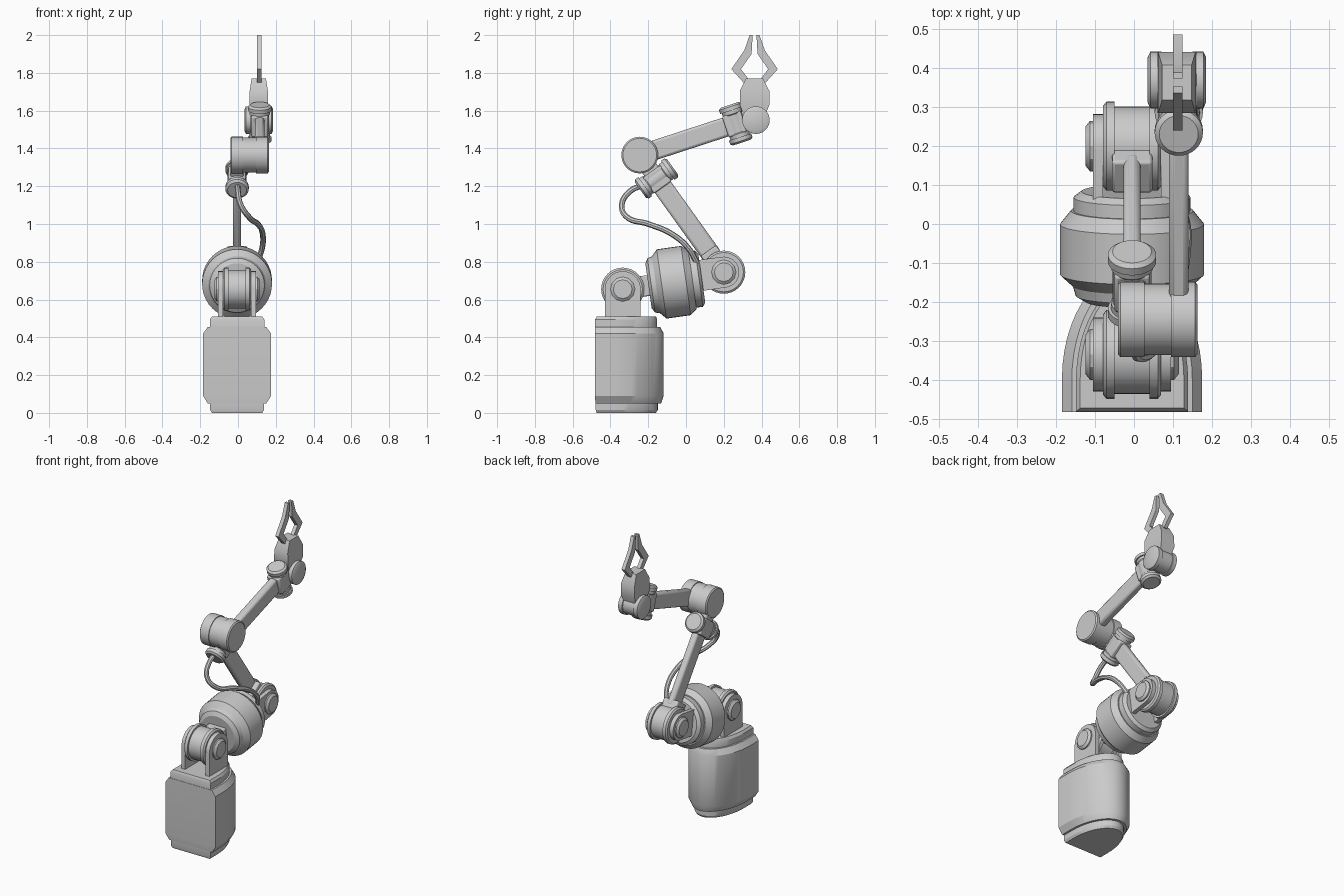
import bpy, bmesh, math
from mathutils import Vector, Matrix

if "Cube" in bpy.data.objects:
    bpy.data.objects.remove(bpy.data.objects["Cube"])

metal = bpy.data.materials.new("plain grey")
metal.use_nodes = True
GREY = (0.6, 0.6, 0.6, 1)
metal.diffuse_color = GREY
metal.node_tree.nodes["Principled BSDF"].inputs["Base Color"].default_value = GREY


def finish(obj):
    obj.data.materials.append(metal)
    bpy.ops.object.select_all(action="DESELECT")
    obj.select_set(True)
    bpy.context.view_layer.objects.active = obj
    bpy.ops.object.shade_smooth_by_angle(angle=math.radians(30))
    return obj


def skin(name, rings, matrix=Matrix(), bevel=0):
    """Bridge closed rings of points, cap both ends."""
    bm = bmesh.new()
    loops = [[bm.verts.new(matrix @ Vector(p)) for p in ring] for ring in rings]
    n = len(loops[0])
    for a, b in zip(loops, loops[1:]):
        for i in range(n):
            j = (i + 1) % n
            bm.faces.new((a[i], a[j], b[j], b[i]))
    bm.faces.new(loops[0][::-1])
    bm.faces.new(loops[-1])
    bmesh.ops.recalc_face_normals(bm, faces=bm.faces)
    mesh = bpy.data.meshes.new(name)
    bm.to_mesh(mesh)
    bm.free()
    obj = bpy.data.objects.new(name, mesh)
    bpy.context.collection.objects.link(obj)
    if bevel:
        mod = obj.modifiers.new("Bevel", "BEVEL")
        mod.width, mod.segments = bevel, 2
    return finish(obj)


def frame(centre, axis):
    """Local x stays x, local z runs along axis."""
    x, a = Vector((1, 0, 0)), Vector(axis).normalized()
    p = a.cross(x)
    return Matrix.Translation(centre) @ Matrix((x, p, a)).transposed().to_4x4()


def revolve(name, profile, centre, axis, segs=32):
    rings = [[(r * math.cos(k * math.tau / segs), r * math.sin(k * math.tau / segs), t)
              for k in range(segs)] for t, r in profile]
    turn = Vector(axis).to_track_quat("Z", "Y").to_matrix().to_4x4()
    return skin(name, rings, Matrix.Translation(centre) @ turn)


def mirrored(half):
    """Complete a symmetrical profile."""
    return half + [(-t, r) for t, r in reversed(half)]


def beam(name, centre, axis, hx, hp, start, end, bevel=0.008):
    corners = [(-hx, -hp), (hx, -hp), (hx, hp), (-hx, hp)]
    rings = [[(x, p, t) for x, p in corners] for t in (start, end)]
    return skin(name, rings, frame(centre, axis), bevel)


def plate(name, outline, x0, x1, matrix=Matrix()):
    return skin(name, [[(x, y, z) for y, z in outline] for x in (x0, x1)], matrix)


X = Vector((1, 0, 0))
MID, SIDE = -0.005, 0.115
shoulder = Vector((MID, -0.335, 0.655))
pivot = Vector((MID, 0.2, 0.745))
elbow = Vector((MID, -0.245, 1.365))
wrist = Vector((0.11, 0.37, 1.55))
lower_axis = Vector((0, 0.99, 0.14)).normalized()
upper_axis = (elbow - pivot).normalized()
fore_axis = Vector((0, 0.95, 0.31)).normalized()

# Base housing: flat front, rounded back
plan = [(0.18 * math.cos(k * math.pi / 24), 0.085 + 0.28 * math.sin(k * math.pi / 24))
        for k in range(25)]
plan = [(0.18, 0)] + plan + [(-0.18, 0)]


def housing(name, rows):
    skin(name, [[(MID + x * sx, -0.483 + inset + y * sy, z) for x, y in plan]
                for z, sx, sy, inset in rows])


housing("base_foot", [(0, 0.74, 0.86, 0.01), (0.015, 0.79, 0.9, 0.005), (0.06, 0.79, 0.9, 0.005)])
housing("base_body", [(0.05, 0.86, 0.95, 0.004), (0.09, 1, 1, 0), (0.42, 1, 1, 0),
                      (0.455, 0.86, 0.95, 0)])
housing("base_top", [(0.45, 0.8, 0.9, 0.002), (0.495, 0.8, 0.9, 0.002), (0.51, 0.74, 0.86, 0.01)])


# Forked joints: two rounded plates, a drum and side caps
def forked_joint(name, centre, axis, radius, length):
    arc = [(radius * math.cos(k * math.pi / 16), radius * math.sin(k * math.pi / 16))
           for k in range(17)]
    outline = arc + [(-radius, -length), (radius, -length)]
    for side, s in (("left", 1), ("right", -1)):
        plate(f"{name}_{side}_plate", outline, s * 0.074, s * 0.1, frame(centre, axis))
        revolve(f"{name}_{side}_cap", [(0, 0.065), (0.01, 0.065), (0.022, 0.05)],
                centre + X * s * 0.098, X * s, 12)
    revolve(f"{name}_drum", mirrored([(-0.074, 0.104), (-0.066, 0.114), (-0.045, 0.114),
                                      (-0.045, 0.102)]), centre, X)


forked_joint("shoulder", shoulder, (0, 0, 1), 0.095, 0.15)
forked_joint("pivot", pivot, lower_axis, 0.082, 0.16)

# Rotating drum between the first two joints
beam("lower_neck", shoulder, lower_axis, 0.062, 0.055, 0.06, 0.2)
revolve("turning_drum", [(-0.145, 0.12), (-0.13, 0.145), (-0.105, 0.152), (-0.075, 0.185),
                         (0.055, 0.185), (0.09, 0.157), (0.09, 0.15), (0.125, 0.15),
                         (0.14, 0.13)], (MID, -0.055, 0.693), lower_axis, 40)

# Upper arm
reach = (elbow - pivot).length
collar_at = pivot + upper_axis * reach * 0.8
beam("upper_arm_foot", pivot, upper_axis, 0.052, 0.05, 0.08, 0.14)
beam("upper_arm", pivot, upper_axis, 0.022, 0.052, 0.1, reach * 0.8, 0.014)

# Elbow: drum offset to the left
beam("elbow_neck", collar_at, upper_axis, 0.035, 0.045, 0, reach * 0.2)
revolve("elbow_drum", mirrored([(-0.102, 0.089), (-0.096, 0.097), (-0.034, 0.097),
                                (-0.034, 0.092)]), (0.061, elbow.y, elbow.z), X, 40)

# Forearm
fore_start = Vector((SIDE, elbow.y, elbow.z))
wrist_collar_at = fore_start + fore_axis * 0.535
beam("forearm", fore_start, fore_axis, 0.025, 0.052, 0.04, 0.535, 0.014)


# Cross collars at the ends of both arms
def collar(name, centre, axis):
    across = axis.cross(X)
    revolve(name, mirrored([(-0.105, 0.05), (-0.095, 0.062), (-0.074, 0.062), (-0.074, 0.054),
                            (-0.055, 0.054), (-0.05, 0.05)]), centre, across)
    beam(name + "_clamp", centre, axis, 0.045, 0.058, -0.058, 0.045)


collar("upper_collar", collar_at, upper_axis)
collar("wrist_collar", wrist_collar_at, fore_axis)

# Wrist and gripper
revolve("wrist_drum", mirrored([(-0.075, 0.058), (-0.068, 0.073), (-0.04, 0.073),
                                (-0.04, 0.066)]), wrist, X)
skin("gripper_body", [[(0.11 + sx * hx, 0.363 + sy * hy, z)
                       for sx, sy in ((-1, -1), (1, -1), (1, 1), (-1, 1))]
                      for z, hx, hy in ((1.56, 0.038, 0.05), (1.63, 0.05, 0.078),
                                        (1.705, 0.048, 0.078), (1.77, 0.038, 0.045))])
finger = [(0.026, 2.0), (0.054, 1.92), (0.123, 1.82), (0.06, 1.75), (0.02, 1.75),
          (0.072, 1.82), (0.016, 1.9), (0.01, 2.0)]
for label, s in (("front", -1), ("back", 1)):
    plate(label + "_finger", [(0.363 + s * y, z) for y, z in finger], 0.1, 0.124)

# Hanging cable
path = [(0, -0.2, 1.215), (0.0, -0.3, 1.17), (0.015, -0.34, 1.1), (0.06, -0.31, 1.035),
        (0.105, -0.2, 1.0), (0.13, -0.08, 0.95), (0.128, 0.01, 0.875), (0.1, 0.06, 0.79)]
curve = bpy.data.curves.new("cable", "CURVE")
curve.dimensions = "3D"
curve.bevel_depth = 0.015
curve.bevel_resolution = 2
curve.use_fill_caps = True
spline = curve.splines.new("BEZIER")
spline.bezier_points.add(len(path) - 1)
for point, co in zip(spline.bezier_points, path):
    point.co = co
    point.handle_left_type = point.handle_right_type = "AUTO"
cable = bpy.data.objects.new("cable", curve)
bpy.context.collection.objects.link(cable)
bpy.ops.object.select_all(action="DESELECT")
cable.select_set(True)
bpy.context.view_layer.objects.active = cable
bpy.ops.object.convert(target="MESH")
finish(bpy.context.object)
